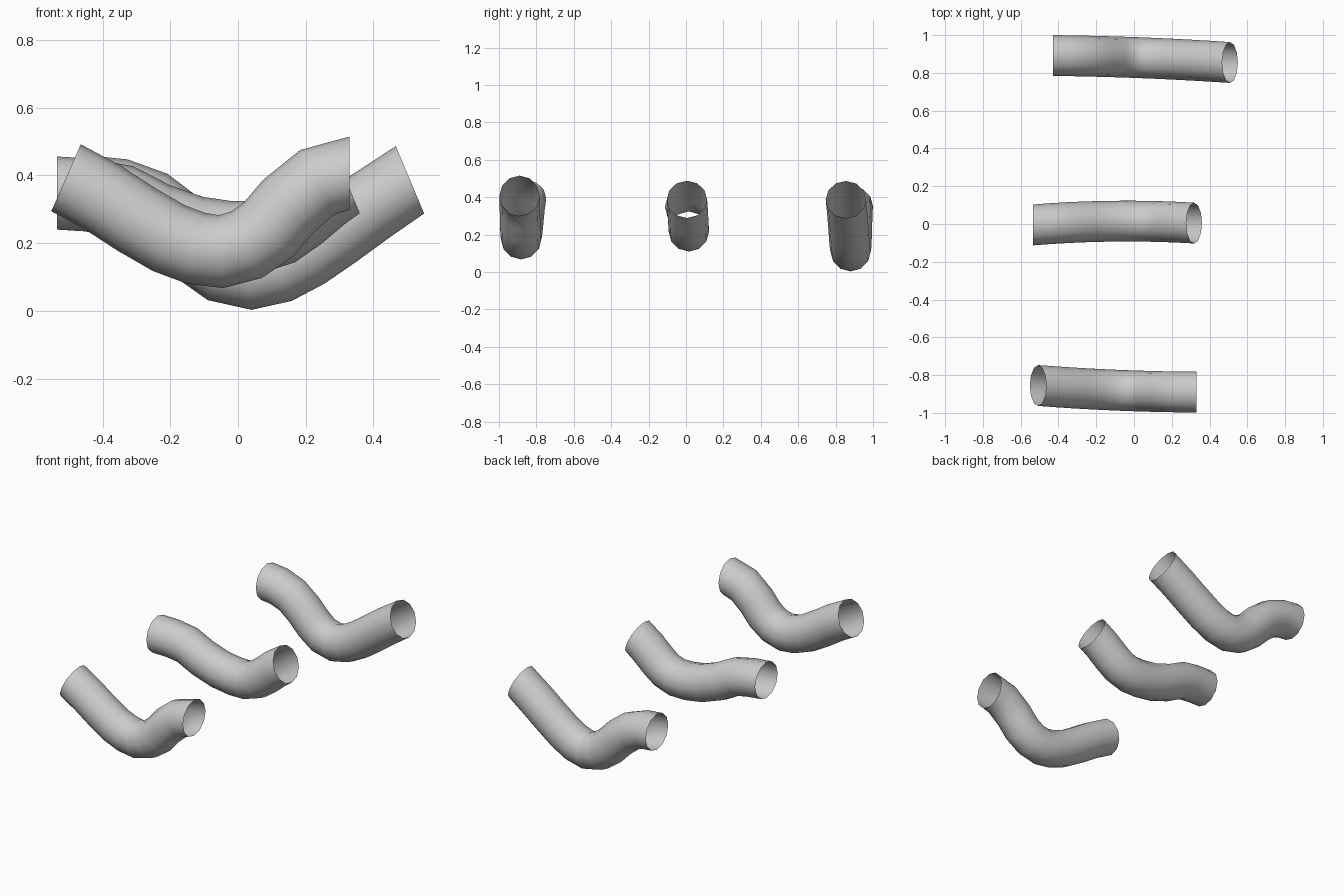
import bpy, bmesh, math
from mathutils import Vector

if "Cube" in bpy.data.objects:
    bpy.data.objects.remove(bpy.data.objects["Cube"])

R, SIDES = 0.108, 12


def make_pipe(name, path, y_ends, start_slope, end_slope):
    """Sweep an open 12-sided ring along an x/z path with a slight sideways bow."""
    y0, ym, y1 = y_ends
    x0, x1 = path[0][0], path[-1][0]
    pts = []
    for x, z in path:
        t = (x - x0) / (x1 - x0)
        y = y0 * 2 * (t - .5) * (t - 1) + ym * 4 * t * (1 - t) + y1 * 2 * t * (t - .5)
        pts.append(Vector((x, y, z)))
    bm = bmesh.new()
    rings = []
    for i, p in enumerate(pts):
        if i == 0:
            tan = Vector((1, 0, start_slope))
        elif i == len(pts) - 1:
            tan = Vector((1, 0, end_slope))
        else:
            tan = pts[i + 1] - pts[i - 1]
        tan.normalize()
        side = Vector((0, 0, 1)).cross(tan).normalized()
        up = tan.cross(side)
        rings.append([bm.verts.new(p + R * (math.cos(a) * up + math.sin(a) * side))
                      for a in (2 * math.pi * k / SIDES for k in range(SIDES))])
    for a, b in zip(rings, rings[1:]):
        for k in range(SIDES):
            n = (k + 1) % SIDES
            bm.faces.new((a[k], a[n], b[n], b[k])).smooth = True
    bmesh.ops.recalc_face_normals(bm, faces=bm.faces)
    # Point normals outward on the open tube
    f = bm.faces[:][0]
    if f.normal.dot(f.calc_center_median() - (pts[0] + pts[1]) / 2) < 0:
        bmesh.ops.reverse_faces(bm, faces=bm.faces)
    me = bpy.data.meshes.new(name)
    bm.to_mesh(me)
    bm.free()
    ob = bpy.data.objects.new(name, me)
    bpy.context.collection.objects.link(ob)
    return ob


# Front pipe: long sloping arm on the left
make_pipe("front_pipe",
          [(-.508, .393), (-.40, .335), (-.30, .27), (-.205, .215), (-.125, .185),
           (-.05, .175), (.025, .195), (.09, .24), (.15, .31), (.235, .38), (.33, .407)],
          (-.855, -.88, -.89), -.44, 0)

# Middle pipe: shallow left arm, short right arm
make_pipe("middle_pipe",
          [(-.535, .348), (-.44, .342), (-.345, .325), (-.244, .272), (-.13, .232),
           (-.03, .217), (.05, .217), (.12, .24), (.18, .283), (.25, .342), (.318, .388)],
          (-.005, .015, .005), 0, .42)

# Back pipe: the lowest, long sloping arm on the right
make_pipe("back_pipe",
          [(-.43, .35), (-.35, .342), (-.26, .31), (-.18, .248), (-.113, .18),
           (-.045, .13), (.04, .111), (.12, .13), (.20, .173), (.29, .235),
           (.39, .308), (.508, .387)],
          (.892, .88, .855), 0, .42)
